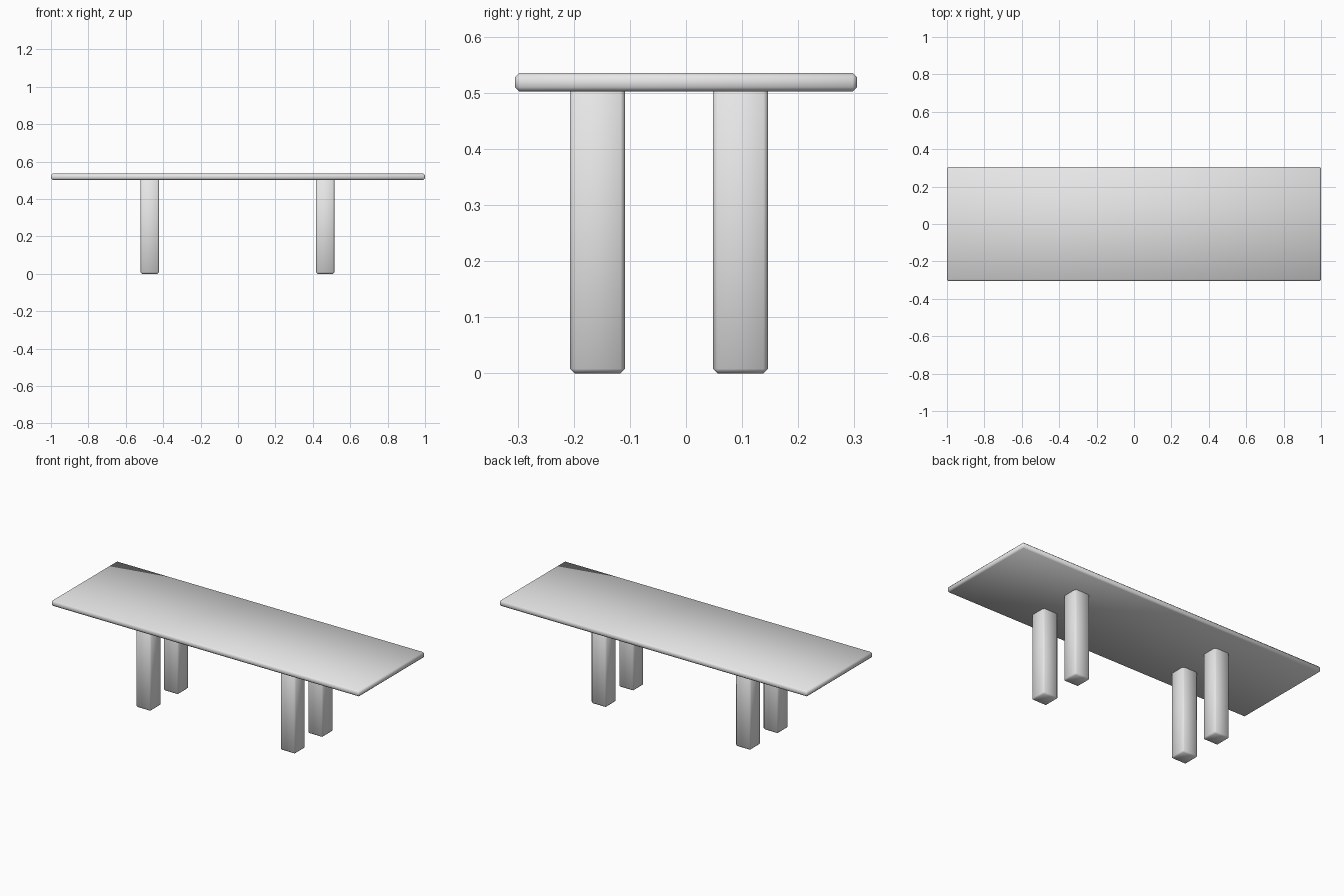
import bpy

cube = bpy.data.objects.get("Cube")
if cube:
    bpy.data.objects.remove(cube, do_unlink=True)

# Single plain grey finish
grey = bpy.data.materials.new("light_grey")
grey.use_nodes = True
colour = (0.8, 0.8, 0.8, 1)
grey.diffuse_color = colour
grey.node_tree.nodes["Principled BSDF"].inputs["Base Color"].default_value = colour


def soft_box(name, centre, size, bevel):
    """Box with chamfered edges, smoothly shaded all over."""
    bpy.ops.mesh.primitive_cube_add(size=1, location=centre)
    box = bpy.context.object
    box.name = name
    box.scale = size
    bpy.ops.object.transform_apply(location=False, rotation=False, scale=True)
    chamfer = box.modifiers.new("chamfer", 'BEVEL')
    chamfer.width = bevel
    chamfer.segments = 1
    box.data.materials.append(grey)
    bpy.ops.object.shade_smooth()
    return box


# Table top
top_z, underside_z = 0.535, 0.502
soft_box("table_top", (0, 0, (top_z + underside_z) / 2),
         (2, 0.61, top_z - underside_z), 0.008)

# Four legs, reaching slightly into the top
leg_width, leg_height = 0.098, 0.515
for side, x in (("right", -0.471), ("left", 0.466)):
    for end, y in (("front", -0.158), ("back", 0.097)):
        soft_box(f"{end}_{side}_leg", (x, y, leg_height / 2),
                 (leg_width, leg_width, leg_height), 0.008)
